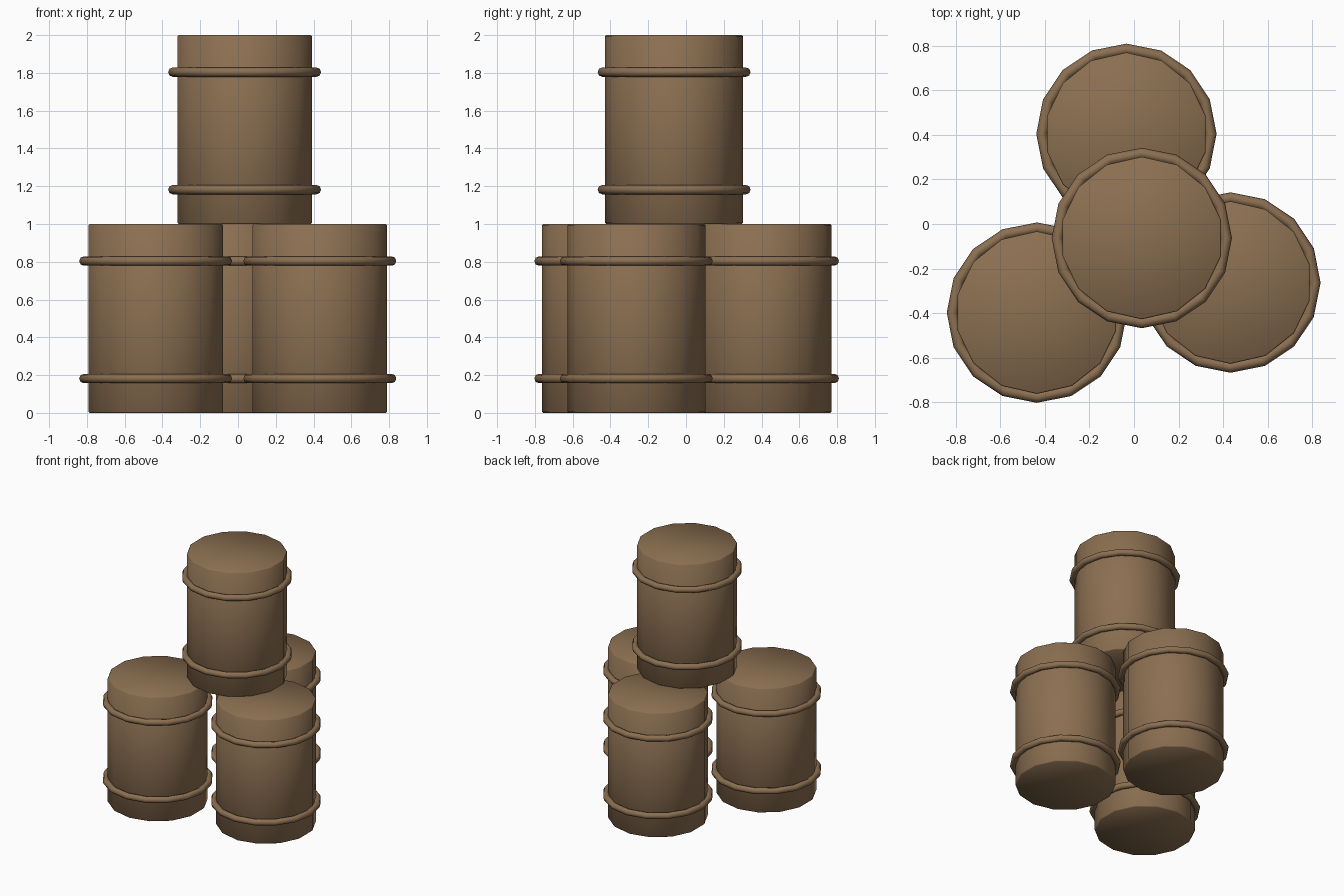
import bpy

cube = bpy.data.objects.get("Cube")
if cube:
    bpy.data.objects.remove(cube, do_unlink=True)

# One brown for the staves and hoops
brown = bpy.data.materials.new("barrel_brown")
brown.use_nodes = True
color = (0.26, 0.16, 0.083, 1.0)
brown.diffuse_color = color
brown.node_tree.nodes["Principled BSDF"].inputs["Base Color"].default_value = color

HEIGHT = 1.0
RADIUS = 0.365


def finish(obj, name):
    obj.name = name
    obj.data.materials.append(brown)
    bpy.ops.object.shade_smooth()


def barrel(name, x, y, base):
    # Drum body with a narrow softened rim
    bpy.ops.mesh.primitive_cylinder_add(
        vertices=14, radius=RADIUS, depth=HEIGHT, location=(x, y, base + HEIGHT / 2))
    body = bpy.context.object
    finish(body, name + "_body")
    rim = body.modifiers.new("rim", "BEVEL")
    rim.width = 0.006
    rim.segments = 1
    rim.limit_method = "ANGLE"
    rim.angle_limit = 1.0

    # Two round hoops
    for level, z in (("lower", 0.182), ("upper", 0.804)):
        bpy.ops.mesh.primitive_torus_add(
            major_radius=0.38, minor_radius=0.025, major_segments=16,
            minor_segments=8, location=(x, y, base + z))
        finish(bpy.context.object, f"{name}_{level}_hoop")


# Three barrels on the ground and one stacked on them
barrel("back_barrel", -0.034, 0.405, 0)
barrel("right_barrel", -0.436, -0.398, 0)
barrel("left_barrel", 0.433, -0.263, 0)
barrel("top_barrel", 0.035, -0.063, HEIGHT)
